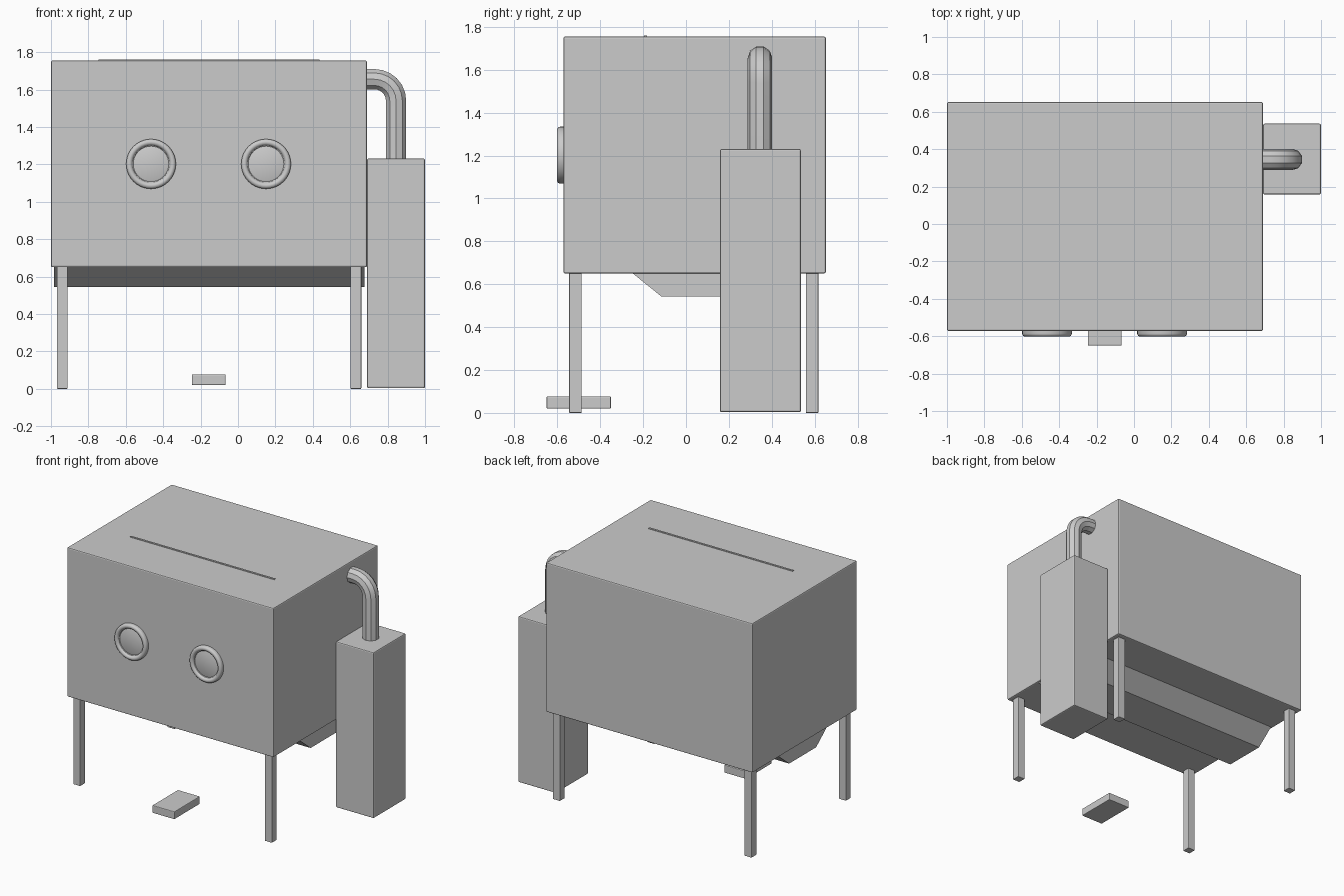
import bpy, bmesh, math
from mathutils import Matrix, Vector

default = bpy.data.objects.get("Cube")
if default:
    bpy.data.objects.remove(default, do_unlink=True)

grey = bpy.data.materials.new("plain_grey")
grey.use_nodes = True
grey.diffuse_color = (0.6, 0.6, 0.6, 1)
grey.node_tree.nodes["Principled BSDF"].inputs["Base Color"].default_value = (0.6, 0.6, 0.6, 1)


def finish(name, bm, smooth=False):
    """Turn a bmesh into a named object with the shared material."""
    bmesh.ops.recalc_face_normals(bm, faces=bm.faces)
    mesh = bpy.data.meshes.new(name)
    bm.to_mesh(mesh)
    bm.free()
    mesh.materials.append(grey)
    ob = bpy.data.objects.new(name, mesh)
    bpy.context.collection.objects.link(ob)
    if smooth:
        bpy.ops.object.select_all(action='DESELECT')
        ob.select_set(True)
        bpy.context.view_layer.objects.active = ob
        bpy.ops.object.shade_smooth_by_angle(angle=math.radians(35))
    return ob


def box(name, low, high, bevel=0.0):
    """Box between two corners, with optional rounded edges."""
    low, high = Vector(low), Vector(high)
    bm = bmesh.new()
    bmesh.ops.create_cube(bm, size=1, matrix=Matrix.Translation((low + high) / 2)
                          @ Matrix.Diagonal((*(high - low), 1)))
    ob = finish(name, bm)
    if bevel:
        mod = ob.modifiers.new("soft_edges", 'BEVEL')
        mod.width, mod.segments = bevel, 2
    return ob


# Cabinet with a thin slot strip on its top
box("cabinet", (-1, -0.572, 0.65), (0.69, 0.652, 1.755), 0.008)
box("top_slot_strip", (-0.745, -0.197, 1.74), (0.435, -0.183, 1.76))

# Four square legs
for side, x in (("right", -0.94), ("left", 0.63)):
    for end, y in (("front", -0.516), ("back", 0.588)):
        box(f"{end}_{side}_leg", (x - 0.029, y - 0.029, 0), (x + 0.029, y + 0.029, 0.66), 0.003)

# Tapered trough under the cabinet
bm = bmesh.new()
outline = [(-0.26, 0.66), (-0.115, 0.543), (0.2, 0.543), (0.345, 0.66)]
trough = bm.faces.new([bm.verts.new((-0.985, y, z)) for y, z in outline])
swept = bmesh.ops.extrude_face_region(bm, geom=[trough])["geom"]
bmesh.ops.translate(bm, vec=(1.66, 0, 0),
                    verts=[v for v in swept if isinstance(v, bmesh.types.BMVert)])
finish("underside_trough", bm)

# Foot pedal and side tank
box("foot_pedal", (-0.247, -0.65, 0.02), (-0.066, -0.35, 0.077), 0.005)
box("side_tank", (0.69, 0.158, 0.003), (1, 0.536, 1.231), 0.008)

# Bent pipe from the tank to the cabinet
path = [Vector((0.845, 0.345, 1.2))]
bend = 0.115
for i in range(7):
    a = math.pi / 2 * i / 6
    path.append(Vector((0.73 + bend * math.cos(a), 0.345, 1.54 + bend * math.sin(a))))
path.append(Vector((0.66, 0.345, 1.655)))
sides, radius = 10, 0.057
bm = bmesh.new()
rings = []
for i, p in enumerate(path):
    tangent = (path[min(i + 1, len(path) - 1)] - path[max(i - 1, 0)]).normalized()
    across = Vector((0, 1, 0))
    outward = across.cross(tangent)
    rings.append([bm.verts.new(p + radius * (across * math.cos(t) + outward * math.sin(t)))
                  for t in (math.tau * k / sides for k in range(sides))])
for a, b in zip(rings, rings[1:]):
    for k in range(sides):
        n = (k + 1) % sides
        bm.faces.new((a[k], a[n], b[n], b[k]))
bm.faces.new(rings[0])
bm.faces.new(rings[-1])
finish("exhaust_pipe", bm, smooth=True)


# Round arm ports on the front, each a rounded rim around a flat disc
def port(name, x):
    steps = 40
    profile = [(0.133, -0.56)]
    for i in range(9):
        a = math.pi * i / 8
        profile.append((0.116 + 0.017 * math.cos(a), -0.585 - 0.017 * math.sin(a)))
    profile += [(0.095, -0.582), (0.088, -0.585)]
    bm = bmesh.new()
    loops = [[bm.verts.new((x + r * math.cos(math.tau * k / steps), y,
                            1.202 + r * math.sin(math.tau * k / steps)))
              for k in range(steps)] for r, y in profile]
    for a, b in zip(loops, loops[1:]):
        for k in range(steps):
            n = (k + 1) % steps
            bm.faces.new((a[k], a[n], b[n], b[k]))
    bm.faces.new(loops[0])
    bm.faces.new(loops[-1])
    finish(name, bm, smooth=True)


port("right_arm_port", -0.465)
port("left_arm_port", 0.15)
